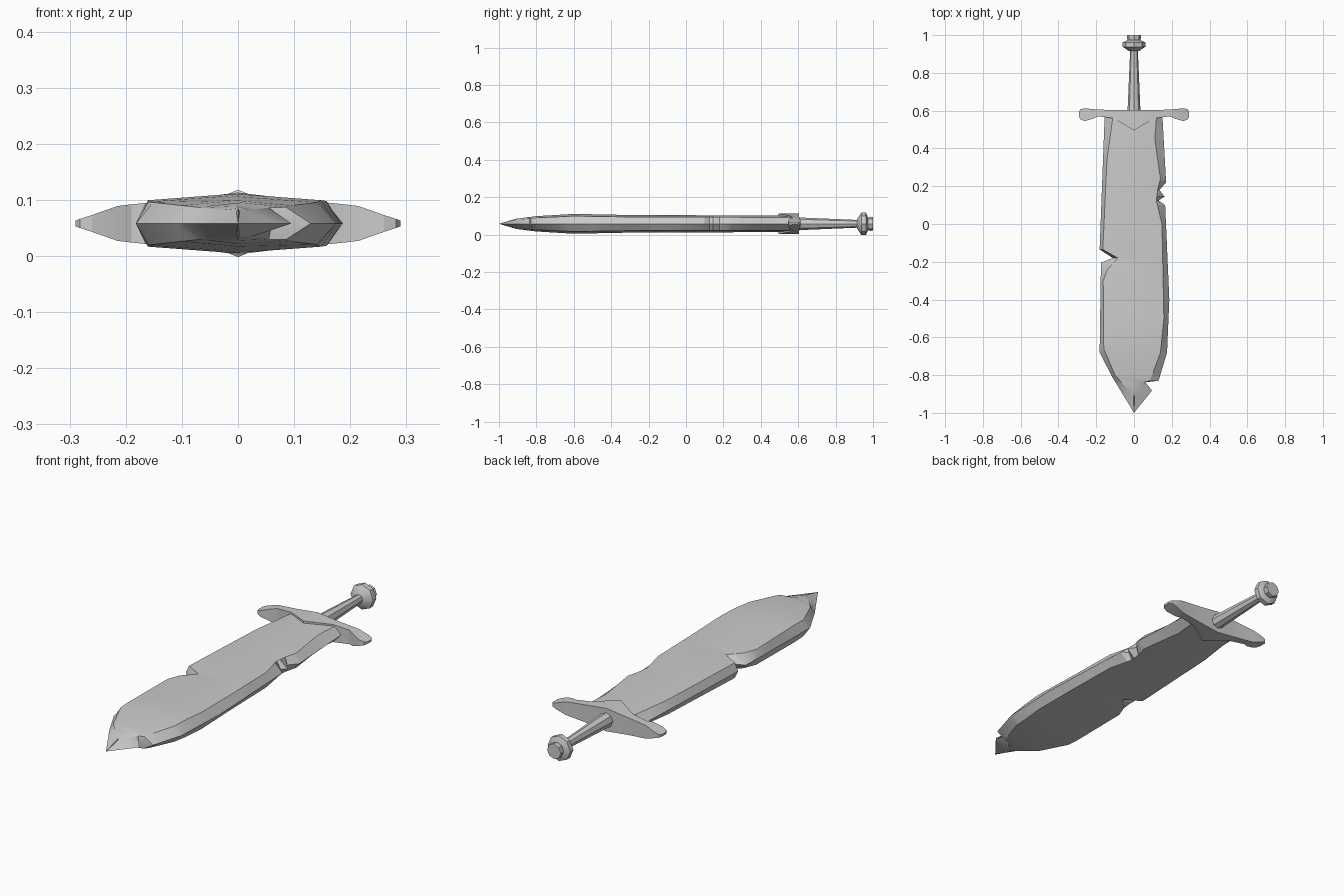
import bpy, bmesh, math

if "Cube" in bpy.data.objects:
    bpy.data.objects.remove(bpy.data.objects["Cube"])

ZC = 0.058  # height of the sword's middle plane


def loft(name, sections, angle=30):
    """Skin a list of equal-length point rings and cap both ends."""
    bm = bmesh.new()
    rings = [[bm.verts.new(p) for p in s] for s in sections]
    n = len(rings[0])
    for a, b in zip(rings, rings[1:]):
        for i in range(n):
            j = (i + 1) % n
            bm.faces.new((a[i], a[j], b[j], b[i]))
    bm.faces.new(rings[0])
    bm.faces.new(rings[-1])
    bmesh.ops.remove_doubles(bm, verts=bm.verts, dist=0.0005)
    bmesh.ops.recalc_face_normals(bm, faces=bm.faces)
    me = bpy.data.meshes.new(name)
    bm.to_mesh(me)
    bm.free()
    ob = bpy.data.objects.new(name, me)
    bpy.context.collection.objects.link(ob)
    bpy.ops.object.select_all(action='DESELECT')
    ob.select_set(True)
    bpy.context.view_layer.objects.active = ob
    bpy.ops.object.shade_smooth_by_angle(angle=math.radians(angle))
    return ob


def interp(pts, y):
    """Value at y on a polyline of (y, value), y descending."""
    for (y0, v0), (y1, v1) in zip(pts, pts[1:]):
        if y0 >= y >= y1:
            return v0 + (v1 - v0) * (y0 - y) / (y0 - y1)
    return pts[-1][1]


# Blade: chipped edge lines, inner bevel lines and half thickness, as (y, value)
left = [(.58, -.155), (-.135, -.182), (-.18, -.112), (-.205, -.175), (-.68, -.182),
        (-.81, -.115), (-1, 0)]
left_in = [(.58, -.11), (.34, -.143), (-.135, -.165), (-.18, -.085), (-.24, -.14),
           (-.3, -.163), (-.66, -.16), (-.8, -.1), (-.91, -.003), (-1, 0)]
right = [(.58, .15), (.22, .17), (.18, .135), (.145, .162), (.125, .13), (.1, .165),
         (-.4, .187), (-.68, .175), (-.83, .13), (-.838, .06), (-.882, .095), (-1, 0)]
right_in = [(.58, .12), (.45, .11), (.24, .14), (.18, .125), (.125, .118), (0, .148),
            (-.5, .158), (-.68, .14), (-.83, .085), (-.838, .055), (-.91, .003), (-1, 0)]
half = [(.58, .044), (-.3, .047), (-.6, .053), (-.8, .041), (-.91, .027), (-1, 0)]

stations = sorted({p[0] for line in (left, left_in, right, right_in, half) for p in line},
                  reverse=True)
blade = []
for y in stations:
    xl, li, ri, xr, h = (interp(c, y) for c in (left, left_in, right_in, right, half))
    e = h * 0.78
    mid = (li + ri) / 2
    blade.append([(xl, y, ZC), (li, y, ZC + e), (mid, y, ZC + h), (ri, y, ZC + e),
                  (xr, y, ZC), (ri, y, ZC - e), (mid, y, ZC - h), (li, y, ZC - e)])
loft("blade", blade, 25)

# Crossguard: half profile (x, low y, high y, half thickness), mirrored in x
guard = [(0, .495, .603, .055), (.075, .54, .603, .046), (.11, .56, .603, .042),
         (.19, .57, .606, .034), (.215, .558, .608, .031), (.26, .545, .612, .015),
         (.282, .552, .609, .008), (.29, .565, .598, .005)]
full = [(-x, a, b, h) for x, a, b, h in guard[:0:-1]] + guard
loft("crossguard", [[(x, a, ZC - h), (x, b, ZC - h), (x, b, ZC + h), (x, a, ZC + h)]
                    for x, a, b, h in full])


def turned(name, profile, sides=8):
    """Ring profile of (y, radius) around the sword's long axis."""
    return loft(name, [[(r * math.cos(2 * math.pi * i / sides), y,
                         ZC + r * math.sin(2 * math.pi * i / sides))
                        for i in range(sides)] for y, r in profile], 40)


# Grip, pommel and end cap
turned("grip", [(.58, .035), (.93, .02)])
turned("pommel", [(.915, .026), (.938, .06), (.962, .06), (.975, .03)])
turned("pommel_cap", [(.965, .03), (.985, .038), (1.0, .036)])
